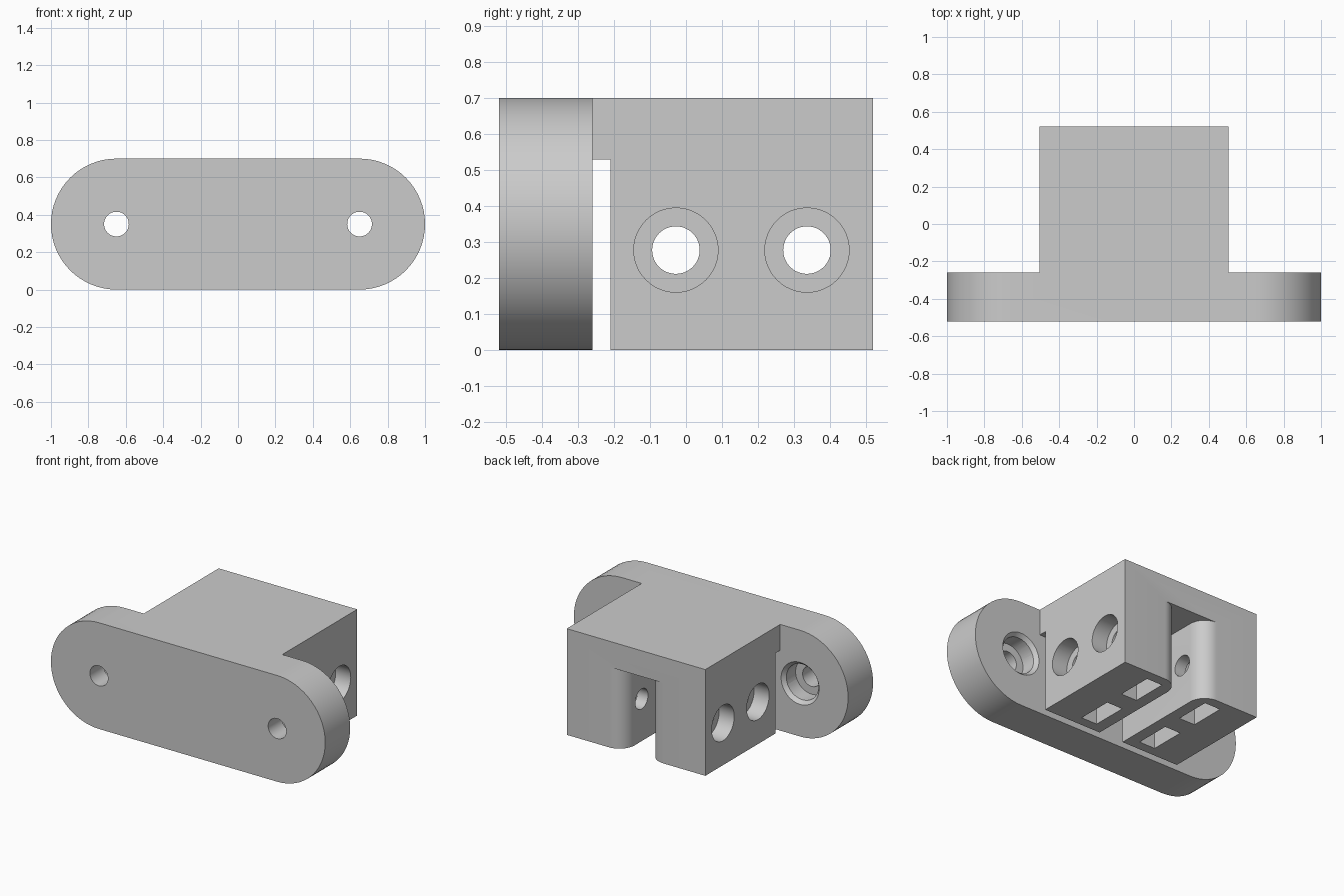
import bpy, bmesh, math
from mathutils import Matrix, Vector

if "Cube" in bpy.data.objects:
    bpy.data.objects.remove(bpy.data.objects["Cube"], do_unlink=True)

grey = bpy.data.materials.new("light_grey")
grey.use_nodes = True
colour = (0.6, 0.6, 0.6, 1)
grey.diffuse_color = colour
grey.node_tree.nodes["Principled BSDF"].inputs["Base Color"].default_value = colour


def make(name, bm):
    bmesh.ops.recalc_face_normals(bm, faces=bm.faces)
    mesh = bpy.data.meshes.new(name)
    bm.to_mesh(mesh)
    bm.free()
    mesh.materials.append(grey)
    obj = bpy.data.objects.new(name, mesh)
    bpy.context.collection.objects.link(obj)
    return obj


def prism(name, points, offset):
    """Extrude a closed 3D outline along an offset."""
    bm = bmesh.new()
    face = bm.faces.new([bm.verts.new(p) for p in points])
    ext = bmesh.ops.extrude_face_region(bm, geom=[face], use_keep_orig=True)
    moved = [v for v in ext["geom"] if isinstance(v, bmesh.types.BMVert)]
    bmesh.ops.translate(bm, verts=moved, vec=Vector(offset))
    return make(name, bm)


def box(name, x0, x1, y0, y1, z0, z1):
    return prism(name, [(x0, y0, z0), (x1, y0, z0), (x1, y1, z0), (x0, y1, z0)],
                 (0, 0, z1 - z0))


def rod(name, start, end, r1, r2=None):
    """Round cutter, optionally tapered, between two points."""
    a, b = Vector(start), Vector(end)
    bm = bmesh.new()
    turn = (b - a).to_track_quat("Z", "Y").to_matrix().to_4x4()
    bmesh.ops.create_cone(bm, cap_ends=True, segments=48, radius1=r1,
                          radius2=r1 if r2 is None else r2, depth=(b - a).length,
                          matrix=Matrix.Translation((a + b) / 2) @ turn)
    return make(name, bm)


def combine(target, tool, operation="DIFFERENCE"):
    tool.hide_render = True
    mod = target.modifiers.new("combine", "BOOLEAN")
    mod.operation, mod.object, mod.solver = operation, tool, "EXACT"
    bpy.context.view_layer.objects.active = target
    bpy.ops.object.modifier_apply(modifier=mod.name)
    bpy.data.objects.remove(tool, do_unlink=True)


FRONT, PLATE_BACK, BACK = -0.52, -0.26, 0.52
TOP, ROOF = 0.70, 0.53
R, PLATE_X = 0.35, 0.65
HOLE, BORE = 0.066, 0.117

# Mounting plate with round ends
outline = []
for side in (1, -1):
    for i in range(33):
        a = math.pi * (i / 32 - 0.5)
        outline.append((side * (PLATE_X + R * math.cos(a)), FRONT,
                        R + side * R * math.sin(a)))
bracket = prism("mounting_bracket", outline, (0, PLATE_BACK - FRONT, 0))

# Clamp block, cut free of the plate below its roof
combine(bracket, box("clamp_block", -0.505, 0.505, PLATE_BACK - 0.1, BACK, 0, TOP), "UNION")
combine(bracket, box("slit_cutter", -0.8, 0.8, PLATE_BACK, -0.21, -0.2, ROOF))

# Central channel with rounded rear corners
half, fillet = 0.088, 0.11
edge = [(half, PLATE_BACK + 0.02)]
for i in range(13):
    a = math.pi / 2 * i / 12
    edge.append((half + fillet * (1 - math.cos(a)), BACK - fillet * (1 - math.sin(a))))
edge.append((half + fillet, BACK + 0.1))
channel = [(x, y, -0.2) for x, y in edge] + [(-x, y, -0.2) for x, y in reversed(edge)]
combine(bracket, prism("channel_cutter", channel, (0, 0, ROOF + 0.2)))

# Cross bolt holes with outer counterbores and nut pockets in both legs
for y in (-0.028, 0.336):
    z = 0.278
    combine(bracket, rod("bolt_cutter", (-0.7, y, z), (0.7, y, z), HOLE))
    for s in (-1, 1):
        combine(bracket, rod("bore_cutter", (s * 0.395, y, z), (s * 0.7, y, z), BORE))
        x0, x1 = sorted((s * 0.165, s * 0.28))
        combine(bracket, box("nut_cutter", x0, x1, y - BORE, y + BORE, -0.2, z + BORE))

# Plate screw holes with chamfered rear counterbores
for x in (-PLATE_X, PLATE_X):
    combine(bracket, rod("screw_cutter", (x, FRONT - 0.1, R), (x, PLATE_BACK + 0.1, R), HOLE))
    combine(bracket, rod("head_cutter", (x, PLATE_BACK - 0.12, R), (x, PLATE_BACK + 0.1, R), BORE))
    combine(bracket, rod("chamfer_cutter", (x, PLATE_BACK - 0.025, R),
                         (x, PLATE_BACK + 0.005, R), BORE - 0.001, 0.143))

bpy.ops.object.select_all(action="DESELECT")
bracket.select_set(True)
bpy.context.view_layer.objects.active = bracket
bpy.ops.object.shade_smooth_by_angle(angle=math.radians(30))
